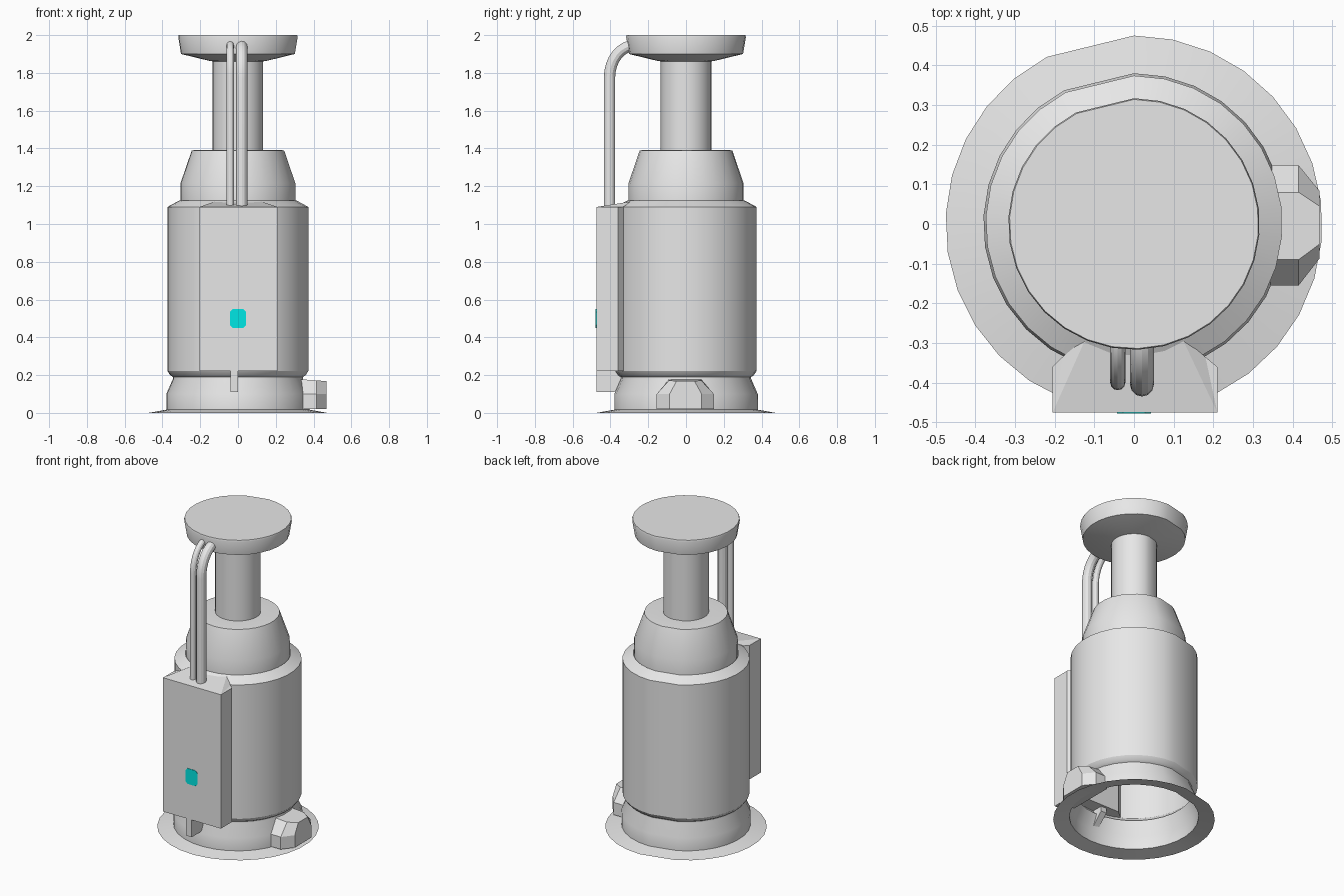
import bpy, bmesh, math
from mathutils import Vector

if "Cube" in bpy.data.objects:
    bpy.data.objects.remove(bpy.data.objects["Cube"])


def material(name, color):
    m = bpy.data.materials.new(name)
    m.diffuse_color = (*color, 1)
    m.use_nodes = True
    m.node_tree.nodes["Principled BSDF"].inputs["Base Color"].default_value = m.diffuse_color
    return m


GREY = material("light grey", (0.8, 0.8, 0.8))
TEAL = material("teal", (0.0, 0.8, 0.78))

# ring of angles with one wider flat at the back
ANGLES = [math.radians(117.5 + i * 332.5 / 28) for i in range(29)]


def finish(name, bm, mat=GREY, smooth=True, fix=True):
    if fix:
        bmesh.ops.recalc_face_normals(bm, faces=bm.faces)
    me = bpy.data.meshes.new(name)
    bm.to_mesh(me)
    bm.free()
    ob = bpy.data.objects.new(name, me)
    bpy.context.collection.objects.link(ob)
    me.materials.append(mat)
    if smooth:
        bpy.ops.object.select_all(action='DESELECT')
        bpy.context.view_layer.objects.active = ob
        ob.select_set(True)
        bpy.ops.object.shade_smooth_by_angle(angle=math.radians(29))
    return ob


def lathe(name, profile, cap=False):
    """Revolve (radius, z) points, listed bottom to top, around z."""
    bm = bmesh.new()
    rings = [[bm.verts.new((r * math.cos(a), r * math.sin(a), z)) for a in ANGLES]
             for r, z in profile]
    n = len(ANGLES)
    for lo, hi in zip(rings, rings[1:]):
        for i in range(n):
            j = (i + 1) % n
            bm.faces.new((lo[i], lo[j], hi[j], hi[i]))
    if cap:
        bm.faces.new(rings[-1])
    return finish(name, bm, fix=False)


def loft(name, sections, mat=GREY):
    """Join matching loops of points into a closed solid."""
    bm = bmesh.new()
    loops = [[bm.verts.new(p) for p in s] for s in sections]
    n = len(loops[0])
    for a, b in zip(loops, loops[1:]):
        for i in range(n):
            j = (i + 1) % n
            bm.faces.new((a[i], a[j], b[j], b[i]))
    bmesh.ops.triangulate(bm, faces=[bm.faces.new(loops[0]), bm.faces.new(loops[-1])])
    return finish(name, bm, mat, smooth=False)


def pipe(name, x, y, radius, top):
    """Upright tube bending back into the head along a quarter curve."""
    ry, rz = -0.27 - y, 0.17
    path = [Vector((x, y, 1.07))]
    for i in range(9):
        t = math.pi / 2 * i / 8
        path.append(Vector((x, y + ry * (1 - math.cos(t)), top - rz + rz * math.sin(t))))
    bm = bmesh.new()
    rings = []
    for i, p in enumerate(path):
        d = (path[min(i + 1, len(path) - 1)] - path[max(i - 1, 0)]).normalized()
        if i < 2:
            d = Vector((0, 0, 1))
        side = Vector((1, 0, 0))
        up = d.cross(side)
        rings.append([bm.verts.new(p + radius * (math.cos(k * math.pi / 6) * side
                                                 + math.sin(k * math.pi / 6) * up))
                      for k in range(12)])
    for a, b in zip(rings, rings[1:]):
        for k in range(12):
            j = (k + 1) % 12
            bm.faces.new((a[k], a[j], b[j], b[k]))
    bm.faces.new(rings[0])
    bm.faces.new(rings[-1])
    return finish(name, bm)


# Main turned parts (open hollow underneath)
lathe("base_flange", [(0.475, 0.0), (0.38, 0.017)])
lathe("base_collar", [(0.38, 0.017), (0.38, 0.10), (0.345, 0.18), (0.345, 0.19),
                      (0.36, 0.20), (0.374, 0.222)])
lathe("body", [(0.374, 0.222), (0.374, 1.09), (0.31, 1.125)])
lathe("shoulder", [(0.305, 1.11), (0.305, 1.215), (0.245, 1.39), (0.19, 1.393), (0.13, 1.393)])
lathe("column", [(0.134, 1.37), (0.134, 1.87)])
lathe("head", [(0.11, 1.86), (0.145, 1.862), (0.302, 1.90), (0.317, 1.99), (0.314, 2.0)], cap=True)

# Control box on the front, its inner edge following the body chamfer
foot = [(-0.205, -0.475), (0.21, -0.475), (0.21, -0.36), (0.18, -0.335),
        (0.12, -0.285), (-0.12, -0.285), (-0.18, -0.335), (-0.205, -0.36)]
loft("front_box", [[(x, y, 0.222) for x, y in foot],
                   [(x, y, 1.12 if y > -0.3 else 1.09) for x, y in foot]])

# Indicator plate with clipped corners
octagon = [(-0.043, 0.465), (-0.028, 0.45), (0.028, 0.45), (0.043, 0.465),
           (0.043, 0.535), (0.028, 0.55), (-0.028, 0.55), (-0.043, 0.535)]
loft("indicator", [[(x, y, z) for x, z in octagon] for y in (-0.478, -0.474)], TEAL)

# Fin below the box
fin = [(-0.475, 0.11), (-0.38, 0.11), (-0.30, 0.19), (-0.30, 0.23), (-0.475, 0.23)]
loft("bottom_fin", [[(x, y, z) for y, z in fin] for x in (-0.04, 0.0)])

# Lug on the right of the base
lug = [(-0.155, 0.02), (0.148, 0.02), (0.148, 0.10), (0.08, 0.178), (-0.09, 0.178), (-0.155, 0.10)]
loft("side_lug", [[(x, y * s, min(z, top)) for y, z in lug]
                  for x, s, top in ((0.33, 1, 0.178), (0.415, 1, 0.172), (0.468, 0.56, 0.168))])

# Pipes from box to head
pipe("thin_pipe", -0.041, -0.40, 0.019, 1.955)
pipe("thick_pipe", 0.02, -0.405, 0.03, 1.945)
